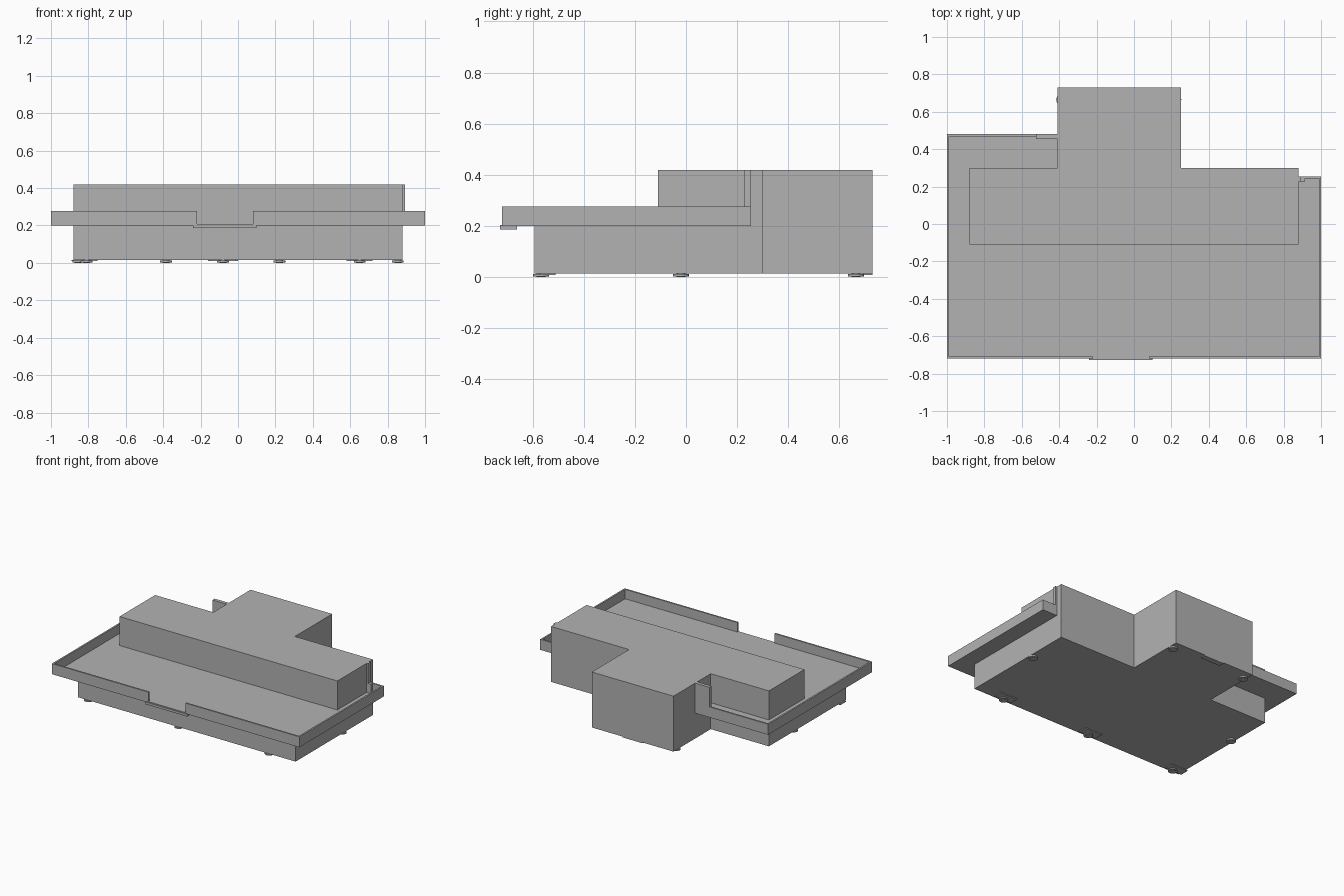
import bpy
import bmesh

if "Cube" in bpy.data.objects:
    bpy.data.objects.remove(bpy.data.objects["Cube"], do_unlink=True)

grey = bpy.data.materials.new("plain grey")
grey.use_nodes = True
COLOUR = (0.45, 0.45, 0.45, 1)
grey.diffuse_color = COLOUR
grey.node_tree.nodes["Principled BSDF"].inputs["Base Color"].default_value = COLOUR


def finish(name, bm):
    bmesh.ops.recalc_face_normals(bm, faces=bm.faces)
    mesh = bpy.data.meshes.new(name)
    bm.to_mesh(mesh)
    bm.free()
    mesh.materials.append(grey)
    obj = bpy.data.objects.new(name, mesh)
    bpy.context.collection.objects.link(obj)
    return obj


def slab(name, outline, z0, z1):
    """Extrude a plan outline from z0 up to z1."""
    bm = bmesh.new()
    face = bm.faces.new([bm.verts.new((x, y, z0)) for x, y in outline])
    top = bmesh.ops.extrude_face_region(bm, geom=[face])["geom"]
    verts = [v for v in top if isinstance(v, bmesh.types.BMVert)]
    bmesh.ops.translate(bm, vec=(0, 0, z1 - z0), verts=verts)
    return finish(name, bm)


def box(name, x0, x1, y0, y1, z0, z1):
    return slab(name, [(x0, y0), (x1, y0), (x1, y1), (x0, y1)], z0, z1)


def disc(name, x, y, radius, z0, z1):
    bm = bmesh.new()
    bmesh.ops.create_cone(bm, cap_ends=True, segments=24, radius1=radius,
                          radius2=radius, depth=z1 - z0)
    bmesh.ops.translate(bm, vec=(x, y, (z0 + z1) / 2), verts=bm.verts)
    obj = finish(name, bm)
    for poly in obj.data.polygons:
        poly.use_smooth = abs(poly.normal.z) < 0.5
    for edge in obj.data.edges:
        a, b = (obj.data.vertices[i].co.z for i in edge.vertices)
        edge.use_edge_sharp = abs(a - b) < 0.001


# Levels and main plan lines
BOTTOM, DECK, FLOOR, RIM, TOP = 0.015, 0.2, 0.208, 0.277, 0.42
WING, STEM_L, STEM_R = 0.88, -0.41, 0.25
FRONT, BACK_L, BACK_R = -0.72, 0.48, 0.255
T = 0.012

# Main T-shaped body and the lower body in front of it
slab("main_body", [(-WING, -0.11), (WING, -0.11), (WING, 0.3), (STEM_R, 0.3),
                   (STEM_R, 0.73), (STEM_L, 0.73), (STEM_L, 0.3), (-WING, 0.3)],
     BOTTOM, TOP)
box("lower_body", -WING, WING, -0.592, -0.11, BOTTOM, DECK)

# Deck that wraps the front and both ends
slab("deck_floor", [(-1, FRONT), (1, FRONT), (1, BACK_R), (WING, BACK_R),
                    (WING, -0.11), (-WING, -0.11), (-WING, 0.3),
                    (STEM_L, 0.3), (STEM_L, BACK_L), (-1, BACK_L)], DECK, FLOOR)

# Parapet walls, with an entry gap at the front
box("front_parapet_right", -1, -0.22, FRONT, FRONT + T, DECK, RIM)
box("front_parapet_left", 0.08, 1, FRONT, FRONT + T, DECK, RIM)
box("end_parapet_right", -1, -1 + T, FRONT, BACK_L, DECK, RIM)
box("end_parapet_left", 1 - T, 1, FRONT, BACK_R, DECK, RIM)
box("back_parapet_right", -1, STEM_L, BACK_L - T, BACK_L, DECK, RIM)
box("back_parapet_left", WING, 1, BACK_R - T, BACK_R, DECK, RIM)

# Tall screens where the parapets meet the body
box("screen_right", -0.525, STEM_L, BACK_L - 0.025, BACK_L, DECK, TOP)
box("screen_left", WING, 0.892, BACK_R - 0.027, BACK_R, DECK, TOP)
box("screen_left_base", WING, 0.915, BACK_R - 0.027, BACK_R, DECK, RIM)

# Threshold under the entry gap
box("entry_threshold", -0.24, 0.1, -0.728, -0.66, 0.187, 0.204)

# Round feet
FEET = [(-0.81, -0.567), (-0.08, -0.567), (0.65, -0.567), (-0.855, -0.02),
        (0.855, -0.02), (-0.385, 0.665), (0.222, 0.665)]
for i, (x, y) in enumerate(FEET, 1):
    disc(f"foot_{i}", x, y, 0.031, 0.002, 0.012)
    disc(f"foot_stem_{i}", x, y, 0.018, 0, 0.018)

# Thin mounting plates under the front and back edges
for name, x in (("right", -0.82), ("middle", -0.08), ("left", 0.65)):
    box(f"front_plate_{name}", x - 0.07, x + 0.07, -0.575, -0.51, 0.009, BOTTOM)
box("back_plate", -0.16, 0, 0.69, 0.73, 0.009, BOTTOM)
